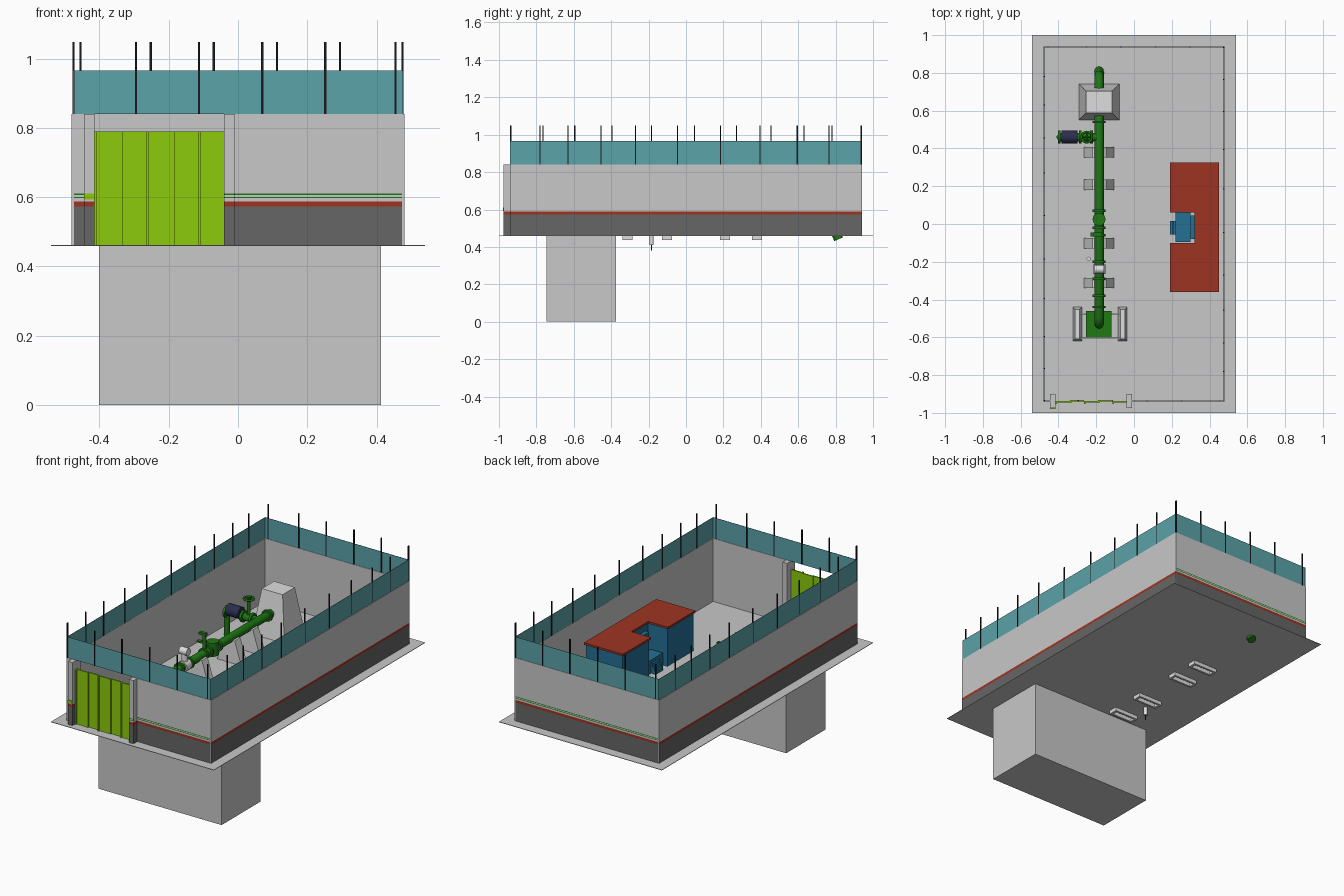
import bpy, bmesh, math
from mathutils import Vector

cube = bpy.data.objects.get("Cube")
if cube:
    bpy.data.objects.remove(cube, do_unlink=True)


def material(name, rgb):
    lin = [((c / 255 + 0.055) / 1.055) ** 2.4 if c > 10 else c / 3295 for c in rgb]
    m = bpy.data.materials.new(name)
    m.use_nodes = True
    m.diffuse_color = (*lin, 1)
    m.node_tree.nodes["Principled BSDF"].inputs["Base Color"].default_value = (*lin, 1)
    return m


GREY = material("concrete grey", (200, 200, 200))
WHITE = material("pale concrete", (222, 222, 222))
DARK = material("dark plinth grey", (102, 102, 102))
RED = material("brick red", (158, 52, 34))
GREEN = material("pipe green", (30, 120, 20))
TEAL = material("fence teal", (91, 163, 168))
BLACK = material("post black", (25, 25, 32))
LIME = material("gate lime", (140, 203, 12))
BLUE = material("wall blue", (35, 112, 148))
NAVY = material("motor navy", (42, 46, 76))


def finish(name, bm, *mats):
    bmesh.ops.recalc_face_normals(bm, faces=bm.faces)
    me = bpy.data.meshes.new(name)
    bm.to_mesh(me)
    bm.free()
    for m in mats:
        me.materials.append(m)
    ob = bpy.data.objects.new(name, me)
    bpy.context.collection.objects.link(ob)
    return ob


def add_box(bm, x0, x1, y0, y1, z0, z1, inset=0.0):
    """Box whose top may be drawn inwards."""
    v = bmesh.ops.create_cube(bm, size=1)["verts"]
    for p in v:
        s = inset if p.co.z > 0 else 0
        p.co = (x1 - s if p.co.x > 0 else x0 + s,
                y1 - s if p.co.y > 0 else y0 + s,
                z1 if p.co.z > 0 else z0)


def box(name, mat, *dims, inset=0.0):
    bm = bmesh.new()
    add_box(bm, *dims, inset=inset)
    return finish(name, bm, mat)


def tube(name, mat, a, b, r, sides=20):
    """Smooth cylinder from point a to point b."""
    a, b = Vector(a), Vector(b)
    bm = bmesh.new()
    bmesh.ops.create_cone(bm, cap_ends=True, segments=sides, radius1=r, radius2=r, depth=(b - a).length)
    bm.transform((b - a).to_track_quat("Z", "Y").to_matrix().to_4x4())
    bmesh.ops.translate(bm, verts=bm.verts, vec=(a + b) / 2)
    for f in bm.faces:
        f.smooth = len(f.verts) == 4
    return finish(name, bm, mat)


def pipe(name, mat, points, r):
    """Bent round pipe."""
    cu = bpy.data.curves.new(name, "CURVE")
    cu.dimensions = "3D"
    cu.bevel_depth = r
    cu.bevel_resolution = 4
    cu.use_fill_caps = True
    sp = cu.splines.new("POLY")
    sp.points.add(len(points) - 1)
    for p, co in zip(sp.points, points):
        p.co = (*co, 1)
    cu.materials.append(mat)
    ob = bpy.data.objects.new(name, cu)
    bpy.context.collection.objects.link(ob)


G, TOP, FENCE = 0.462, 0.84, 0.965     # ground, wall top, fence top


def banded(name, x0, x1, y0, y1, outward):
    """Wall block with painted plinth and stripes on its outward faces."""
    bm = bmesh.new()
    add_box(bm, x0, x1, y0, y1, G, TOP)
    for z in (0.573, 0.588, 0.597, 0.601, 0.606, 0.61):
        bmesh.ops.bisect_plane(bm, geom=bm.verts[:] + bm.edges[:] + bm.faces[:],
                               plane_co=(0, 0, z), plane_no=(0, 0, 1))
    bm.normal_update()
    for f in bm.faces:
        z = f.calc_center_median().z
        if any(f.normal.dot(Vector(d)) > 0.9 for d in outward):
            if z < 0.573:
                f.material_index = 1
            elif z < 0.588:
                f.material_index = 2
            elif abs(f.normal.y) > 0.9 and (0.597 < z < 0.601 or 0.606 < z < 0.61):
                f.material_index = 3
    return finish(name, bm, GREY, DARK, RED, GREEN)


# Ground slab and pit below
box("ground_slab", GREY, -0.54, 0.54, -1, 1, G - 0.003, G)
box("pit", GREY, -0.402, 0.413, -0.745, -0.375, 0, G - 0.003)

# Perimeter walls with the gate opening
W, L, T = 0.48, 0.94, 0.006
E, R, N, S = (1, 0, 0), (-1, 0, 0), (0, 1, 0), (0, -1, 0)
banded("left_wall", W - T, W, -L, L, [E])
banded("right_wall", -W, -W + T, -L, L, [R])
banded("back_wall", -W, W, L - T, L, [N])
banded("front_wall_short", -W, -0.43, -L, -L + T, [S])
banded("front_wall_long", -0.025, W, -L, -L + T, [S])
banded("gate_post_right", -0.445, -0.415, -0.975, -0.9, [S, E, R])
banded("gate_post_left", -0.04, -0.01, -0.975, -0.9, [S, E, R])

# Folding gate with staggered leaves and ribs
bm = bmesh.new()
leaf = (0.415 - 0.04) / 5
for i in range(5):
    x = -0.415 + i * leaf
    y = -L + 0.005 * (i % 2)
    add_box(bm, x, x + leaf, y - 0.004, y + 0.004, G, 0.79)
    add_box(bm, x, x + 0.008, y - 0.012, y, G, 0.79)
finish("gate", bm, LIME)
box("gate_latch", LIME, -0.445, -0.415, -0.979, -0.975, 0.593, 0.61)

# Fence panels and posts
for s in (-1, 1):
    box("fence_side", TEAL, s * 0.476 - 0.001, s * 0.476 + 0.001, -L, L, TOP, FENCE)
    box("fence_end", TEAL, -0.476, 0.476, s * 0.937 - 0.001, s * 0.937 + 0.001, TOP, FENCE)
bm = bmesh.new()
for s in (-1, 1):
    for x in (-0.475, -0.295, -0.113, 0.07, 0.252, 0.455):
        px, py = -s * x, s * 0.937
        add_box(bm, px - 0.003, px + 0.003, py - 0.003, py + 0.003, TOP, 1.048)
    for y in (-0.78, -0.63, -0.455, -0.27, -0.045, 0.185, 0.395, 0.595, 0.765, 0.935):
        px, py = s * 0.475, s * y
        add_box(bm, px - 0.003, px + 0.003, py - 0.003, py + 0.003, TOP, 1.048)
finish("fence_posts", bm, BLACK)

# U-shaped building: walls, roof, porch and steps
def u_shape(name, mat, m, z0, z1):
    bm = bmesh.new()
    outline = [(0.19 + m, -0.36 + m), (0.45 - m, -0.36 + m), (0.45 - m, 0.325 - m), (0.19 + m, 0.325 - m),
               (0.19 + m, 0.06 + m), (0.32 + m, 0.06 + m), (0.32 + m, -0.10 - m), (0.19 + m, -0.10 - m)]
    f = bm.faces.new([bm.verts.new((x, y, z0)) for x, y in outline])
    ext = bmesh.ops.extrude_face_region(bm, geom=[f])
    bmesh.ops.translate(bm, verts=[g for g in ext["geom"] if isinstance(g, bmesh.types.BMVert)],
                        vec=(0, 0, z1 - z0))
    return finish(name, bm, mat)


u_shape("building_walls", BLUE, 0.008, G, 0.69)
u_shape("building_roof", RED, 0, 0.69, 0.702)
box("porch", BLUE, 0.22, 0.3, -0.095, 0.06, G, G + 0.08)
box("porch_door", BLUE, 0.3, 0.325, -0.08, 0.045, G, G + 0.19)
for i in range(3):
    box("porch_step", BLUE, 0.19 + i * 0.01, 0.222, -0.055, 0.015, G + i * 0.02, G + 0.02 + i * 0.02)

# Main pipeline with flanges
PX, PZ = -0.185, 0.605
pipe("main_pipe", GREEN, [(PX, -0.53, G), (PX, -0.53, 0.56), (PX, -0.52, 0.59), (PX, -0.49, PZ),
                          (PX, 0.74, PZ), (PX, 0.775, 0.59), (PX, 0.787, 0.56),
                          (PX, 0.79, 0.50), (PX, 0.816, 0.441)], 0.025)
for y in (-0.44, -0.38, -0.29, -0.20, -0.06, -0.02, 0.07, 0.54):
    tube("pipe_flange", GREEN, (PX, y - 0.006, PZ), (PX, y + 0.006, PZ), 0.034)
box("inlet_plate", GREEN, -0.255, -0.12, -0.6, -0.46, G, G + 0.03)

# Frame around the inlet
for s in (-1, 1):
    x = PX + 0.005 + s * 0.12
    box("inlet_kerb", WHITE, x - 0.024, x + 0.024, -0.62, -0.44, G, G + 0.07, inset=0.012)
for y in (-0.605, -0.475):
    box("inlet_bar", WHITE, -0.28, -0.08, y - 0.005, y + 0.005, G, G + 0.02)

# Anchor block and tapered pipe saddles with footings
box("anchor_block", WHITE, -0.292, -0.078, 0.55, 0.742, G, G + 0.06, inset=0.008)
box("anchor_block_top", WHITE, -0.284, -0.086, 0.558, 0.734, G + 0.06, 0.73, inset=0.03)
for y in (0.38, 0.208, -0.102, -0.312):
    bm = bmesh.new()
    add_box(bm, -0.265, -0.105, y - 0.027, y + 0.027, G, 0.6)
    for v in bm.verts:
        if v.co.z > 0.5:
            v.co.x = PX + (v.co.x - PX) * 0.45
    finish("pipe_saddle", bm, WHITE)
    bm = bmesh.new()
    for s in (-1, 1):
        add_box(bm, -0.265, -0.105, y + s * 0.021 - 0.006, y + s * 0.021 + 0.006, 0.437, G)
        add_box(bm, PX + s * 0.073 - 0.007, PX + s * 0.073 + 0.007, y - 0.015, y + 0.015, 0.437, G)
    finish("saddle_footing", bm, WHITE)


def hand_wheel(x, y, z):
    tube("valve_stem", GREEN, (x, y, PZ), (x, y, z), 0.01, 12)
    bpy.ops.mesh.primitive_torus_add(location=(x, y, z), major_radius=0.028, minor_radius=0.006,
                                     major_segments=20, minor_segments=8)
    wheel = bpy.context.object
    wheel.name = "hand_wheel"
    wheel.data.materials.append(GREEN)
    bpy.ops.object.shade_smooth()
    for d in (Vector((0.028, 0, 0)), Vector((0, 0.028, 0))):
        c = Vector((x, y, z))
        tube("wheel_spoke", GREEN, c - d, c + d, 0.004, 8)


# In-line valve and lever
tube("valve_body", GREEN, (PX, 0.025, PZ - 0.035), (PX, 0.025, PZ + 0.045), 0.034)
tube("lever_stem", GREEN, (PX, -0.055, PZ), (PX, -0.055, 0.72), 0.011, 12)
box("lever", GREEN, PX - 0.03, PX + 0.015, -0.065, -0.045, 0.715, 0.73)
box("lever_bracket", GREEN, PX - 0.045, PX, -0.065, -0.045, 0.665, 0.675)

# Side branch with motor
tube("branch_pipe", GREEN, (PX, 0.46, PZ), (-0.4, 0.46, PZ), 0.022)
tube("branch_motor", NAVY, (-0.3, 0.46, PZ + 0.015), (-0.385, 0.46, PZ + 0.015), 0.035)
for x in (-0.225, -0.285, -0.395):
    tube("branch_flange", GREEN, (x - 0.007, 0.46, PZ), (x + 0.007, 0.46, PZ), 0.034)
hand_wheel(-0.25, 0.46, 0.72)
tube("branch_drop", GREEN, (-0.395, 0.46, PZ), (-0.395, 0.46, G), 0.015)

# Pale instrument on the pipe and its ground rod
tube("meter_base", WHITE, (PX, -0.265, PZ), (PX, -0.215, PZ), 0.033)
tube("meter_body", WHITE, (PX, -0.24, PZ), (PX, -0.24, 0.69), 0.018)
tube("meter_head", WHITE, (PX - 0.025, -0.24, 0.69), (PX + 0.025, -0.24, 0.69), 0.022)
tube("ground_rod", WHITE, (-0.24, -0.184, 0.41), (-0.24, -0.184, G + 0.08), 0.011, 12)
tube("rod_tip", BLACK, (-0.24, -0.184, 0.382), (-0.24, -0.184, 0.41), 0.003, 8)
